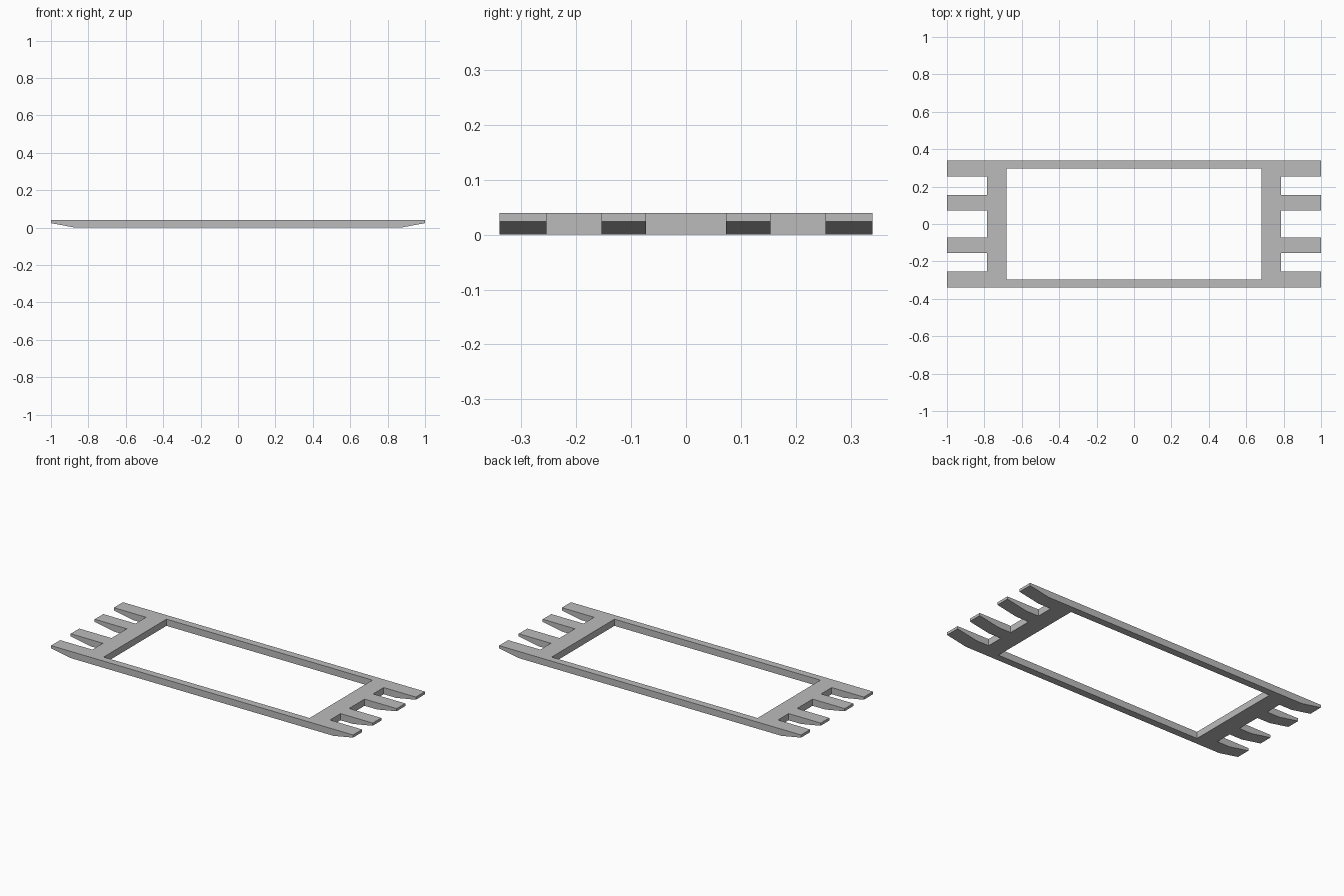
import bpy
import bmesh

if "Cube" in bpy.data.objects:
    bpy.data.objects.remove(bpy.data.objects["Cube"], do_unlink=True)

HEIGHT, TIP_Z = 0.04, 0.024
X_OPENING, X_NOTCH, X_TAPER, X_TIP = 0.682, 0.787, 0.87, 1.0
Y_GAP, Y_TOOTH, Y_SLOT, Y_RAIL, Y_EDGE = 0.073, 0.154, 0.254, 0.297, 0.34


def mirrored(values):
    return [-v for v in reversed(values)] + values


def is_solid(x, y):
    """Plan of the frame: long rails, end bars and four teeth per end."""
    x, y = abs(x), abs(y)
    if x < X_OPENING:
        return y > Y_RAIL
    if x < X_NOTCH:
        return True
    return Y_GAP < y < Y_TOOTH or y > Y_SLOT


# Steel material
steel = bpy.data.materials.new("grey steel")
steel.use_nodes = True
colour = (0.5, 0.5, 0.5, 1)
steel.diffuse_color = colour
steel.node_tree.nodes["Principled BSDF"].inputs["Base Color"].default_value = colour

# Flat plan made of the solid cells
xs = mirrored([X_OPENING, X_NOTCH, X_TAPER, X_TIP])
ys = mirrored([Y_GAP, Y_TOOTH, Y_SLOT, Y_RAIL, Y_EDGE])
bm = bmesh.new()
for x0, x1 in zip(xs, xs[1:]):
    for y0, y1 in zip(ys, ys[1:]):
        if is_solid((x0 + x1) / 2, (y0 + y1) / 2):
            corners = ((x0, y0), (x1, y0), (x1, y1), (x0, y1))
            bm.faces.new([bm.verts.new((x, y, 0)) for x, y in corners])
bmesh.ops.remove_doubles(bm, verts=bm.verts, dist=0.0001)

# Thickness
extruded = bmesh.ops.extrude_face_region(bm, geom=bm.faces[:], use_keep_orig=True)
top = [g for g in extruded["geom"] if isinstance(g, bmesh.types.BMVert)]
bmesh.ops.translate(bm, verts=top, vec=(0, 0, HEIGHT))

# Undersides of the tooth tips rise to a thin edge
for v in bm.verts:
    if abs(v.co.x) > X_TIP - 0.001 and v.co.z < 0.001:
        v.co.z = TIP_Z

bmesh.ops.recalc_face_normals(bm, faces=bm.faces)
bmesh.ops.dissolve_limit(bm, angle_limit=0.01, verts=bm.verts, edges=bm.edges)

mesh = bpy.data.meshes.new("toothed_frame")
bm.to_mesh(mesh)
bm.free()
mesh.materials.append(steel)
frame = bpy.data.objects.new("toothed_frame", mesh)
bpy.context.collection.objects.link(frame)
